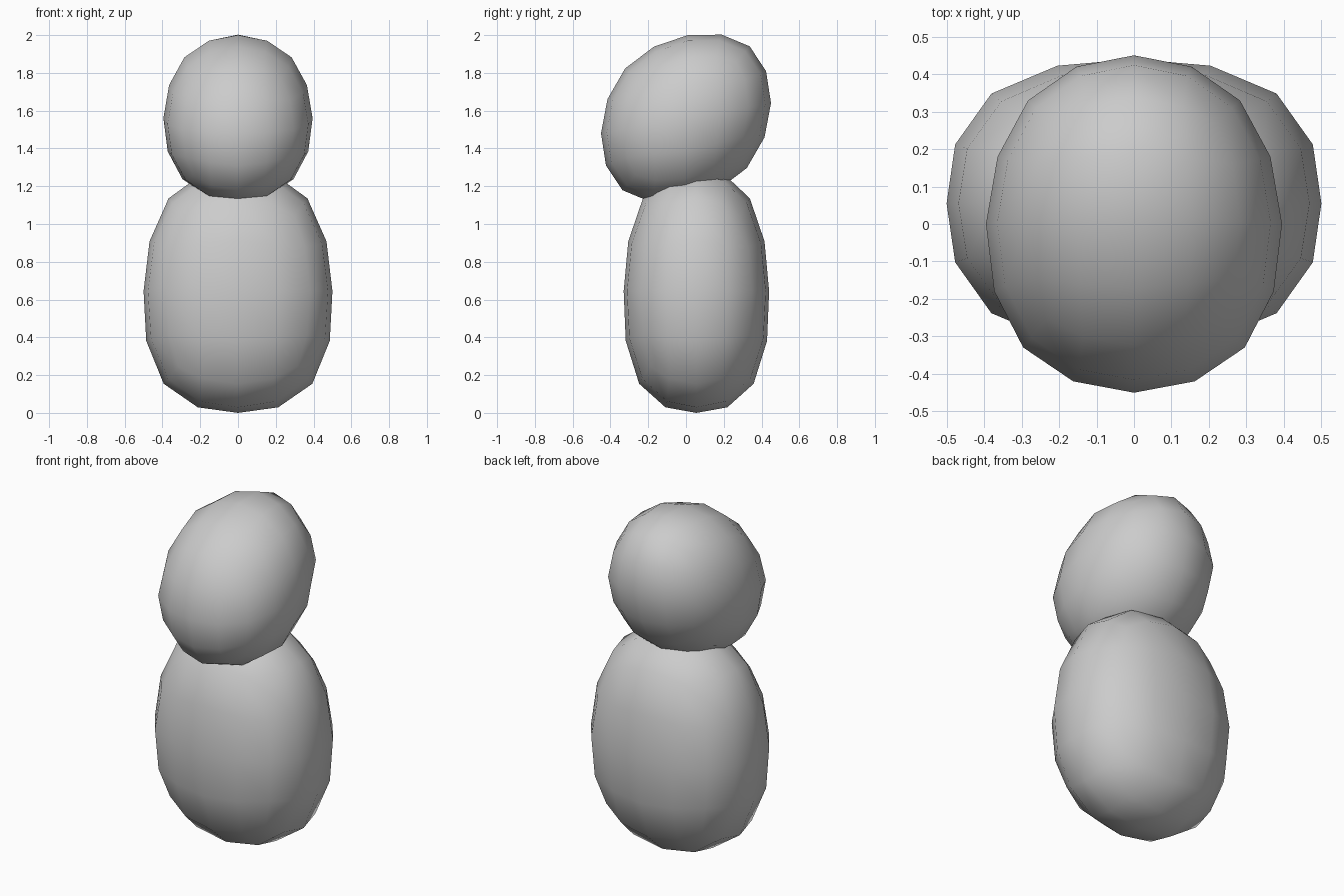
import bpy
import bmesh

if "Cube" in bpy.data.objects:
    bpy.data.objects.remove(bpy.data.objects["Cube"])

grey = bpy.data.materials.new("light_grey")
grey.diffuse_color = (0.6, 0.6, 0.6, 1)
grey.use_nodes = True
grey.node_tree.nodes["Principled BSDF"].inputs["Base Color"].default_value = grey.diffuse_color


def rounded_block(name, shape):
    """Twice-subdivided cube, scaled to unit half-size, then shaped point by point."""
    mesh = bpy.data.meshes.new(name)
    bm = bmesh.new()
    bmesh.ops.create_cube(bm, size=2)
    bm.to_mesh(mesh)
    bm.free()
    obj = bpy.data.objects.new(name, mesh)
    bpy.context.collection.objects.link(obj)
    sub = obj.modifiers.new("round", 'SUBSURF')
    sub.levels = sub.render_levels = 2
    sub.use_limit_surface = False
    deps = bpy.context.evaluated_depsgraph_get()
    rounded = bpy.data.meshes.new_from_object(obj.evaluated_get(deps))
    obj.modifiers.clear()
    obj.data = rounded
    rounded.name = name
    size = max(v.co.x for v in rounded.vertices)
    for v in rounded.vertices:
        v.co = shape(*(v.co / size))
    rounded.materials.clear()
    rounded.materials.append(grey)
    for p in rounded.polygons:
        p.use_smooth = True
    return obj


# Body: slightly boxy, narrowing towards the top
def body_shape(u, v, w, n=2.25):
    box = (u*u + v*v + w*w) ** 0.5 / (abs(u)**n + abs(v)**n + abs(w)**n) ** (1/n)
    u, v, w = u * box, v * box, w * box
    taper = 1 - 0.045 * w
    return (0.5 * u * taper, 0.055 + 0.385 * v * taper, 0.645 + 0.645 * w)


# Head: leaning forward, a little wider at the front and bottom
def head_shape(u, v, w):
    return (0.395 * u * (1 - 0.025 * w - 0.03 * v),
            0.45 * v + 0.01 * w,
            1.56 + 0.08 * v + 0.44 * w)


rounded_block("body", body_shape)
rounded_block("head", head_shape)
